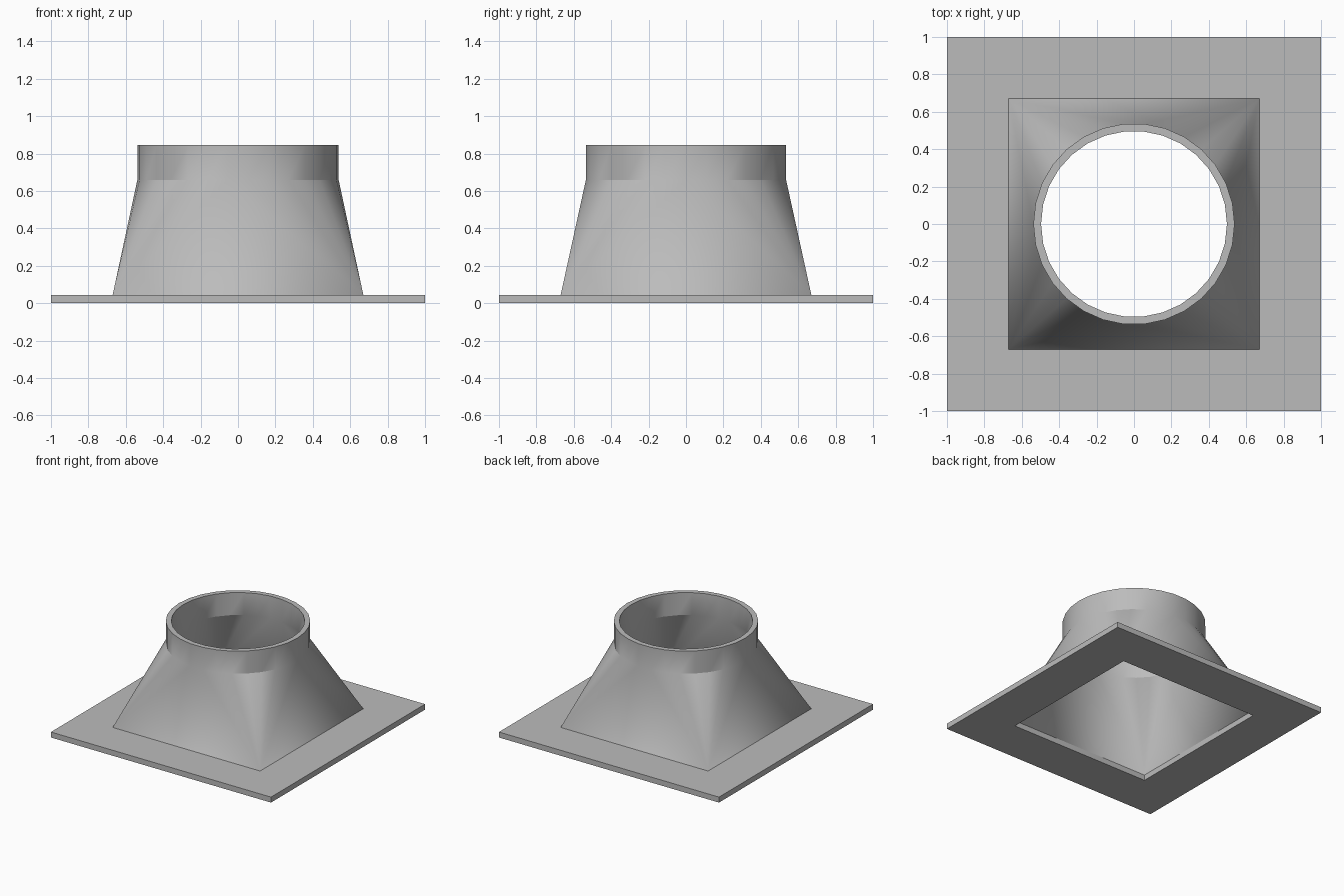
import bpy, bmesh
from math import sin, cos, radians

cube = bpy.data.objects.get("Cube")
if cube:
    bpy.data.objects.remove(cube)

SIDES = 30
STEP = 360 // SIDES
PLATE_TOP, NECK, TOP = 0.045, 0.66, 0.845

grey = bpy.data.materials.new("grey metal")
grey.use_nodes = True
grey.diffuse_color = (0.5, 0.5, 0.5, 1)
grey.node_tree.nodes["Principled BSDF"].inputs["Base Color"].default_value = (0.5, 0.5, 0.5, 1)


def square(bm, half, z):
    return [bm.verts.new((half * sx, half * sy, z))
            for sx, sy in ((1, 1), (-1, 1), (-1, -1), (1, -1))]


def circle(bm, radius, z):
    angles = [radians(STEP * i) for i in range(SIDES)]
    return [bm.verts.new((radius * cos(a), radius * sin(a), z)) for a in angles]


def bridge(bm, a, b):
    for i in range(len(a)):
        j = (i + 1) % len(a)
        bm.faces.new((a[i], a[j], b[j], b[i]))


def square_to_round(bm, corners, ring):
    # A fan of triangles from each corner, and one triangle per flat side
    quadrant = [(STEP * i + STEP // 2) // 90 for i in range(SIDES)]
    for i, q in enumerate(quadrant):
        bm.faces.new((corners[q], ring[(i + 1) % SIDES], ring[i]))
        if quadrant[i - 1] != q:
            bm.faces.new((corners[q - 1], corners[q], ring[i]))


def finish(bm, name):
    bmesh.ops.recalc_face_normals(bm, faces=bm.faces)
    mesh = bpy.data.meshes.new(name)
    bm.to_mesh(mesh)
    bm.free()
    mesh.materials.append(grey)
    obj = bpy.data.objects.new(name, mesh)
    bpy.context.collection.objects.link(obj)
    return obj


# Base plate with a square opening
bm = bmesh.new()
loops = [square(bm, h, z) for h, z in
         ((1, 0), (1, PLATE_TOP), (0.637, PLATE_TOP), (0.637, 0))]
for k in range(4):
    bridge(bm, loops[k], loops[(k + 1) % 4])
finish(bm, "base_plate")

# Hollow square-to-round duct with a straight collar
bm = bmesh.new()
foot_out, foot_in = square(bm, 0.67, PLATE_TOP), square(bm, 0.637, PLATE_TOP)
neck_out, neck_in = circle(bm, 0.538, NECK), circle(bm, 0.497, NECK)
rim_out, rim_in = circle(bm, 0.538, TOP), circle(bm, 0.497, TOP)
square_to_round(bm, foot_out, neck_out)
square_to_round(bm, foot_in, neck_in)
bridge(bm, neck_out, rim_out)
bridge(bm, rim_out, rim_in)
bridge(bm, rim_in, neck_in)
bridge(bm, foot_in, foot_out)
duct = finish(bm, "transition_duct")

bpy.ops.object.select_all(action="DESELECT")
duct.select_set(True)
bpy.context.view_layer.objects.active = duct
bpy.ops.object.shade_smooth_by_angle(angle=radians(30))
